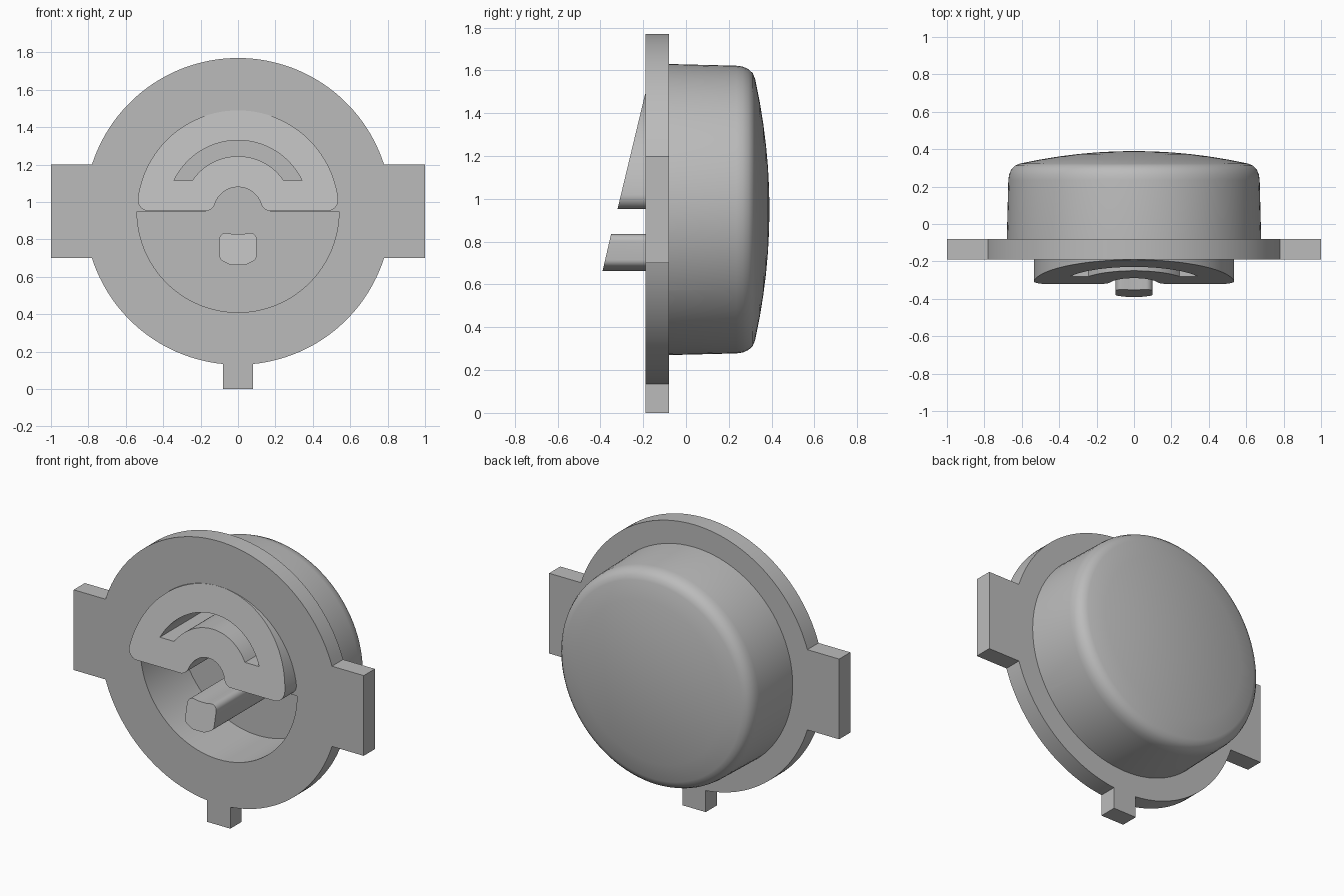
import bpy, bmesh
from math import sin, cos, radians, degrees, asin, sqrt, atan2, pi

if "Cube" in bpy.data.objects:
    bpy.data.objects.remove(bpy.data.objects["Cube"], do_unlink=True)

CZ = 0.95        # height of the main axis
FRONT = -0.19    # front of the flange
FLOOR = 0.20     # bottom of the recesses

grey = bpy.data.materials.new("plain grey")
grey.use_nodes = True
grey.diffuse_color = (0.5, 0.5, 0.5, 1)
grey.node_tree.nodes["Principled BSDF"].inputs["Base Color"].default_value = (0.5, 0.5, 0.5, 1)


def arc(cx, cz, r, a0, a1, n=16):
    """Points on an arc, angles in degrees."""
    steps = [radians(a0 + (a1 - a0) * i / n) for i in range(n + 1)]
    return [(cx + r * cos(a), cz + r * sin(a)) for a in steps]


def finish(bm, name):
    bmesh.ops.remove_doubles(bm, verts=bm.verts, dist=1e-5)
    bmesh.ops.recalc_face_normals(bm, faces=bm.faces)
    mesh = bpy.data.meshes.new(name)
    bm.to_mesh(mesh)
    bm.free()
    mesh.materials.append(grey)
    obj = bpy.data.objects.new(name, mesh)
    bpy.context.collection.objects.link(obj)
    return obj


def prism(name, outline, front, back):
    """Extrude an x-z outline along y; front gives y as a function of z."""
    bm = bmesh.new()
    near = [bm.verts.new((x, front(z), z)) for x, z in outline]
    far = [bm.verts.new((x, back, z)) for x, z in outline]
    bm.faces.new(near)
    bm.faces.new(far)
    for i in range(len(near)):
        j = (i + 1) % len(near)
        bm.faces.new((near[i], near[j], far[j], far[i]))
    return finish(bm, name)


def lathe(name, profile, steps=96):
    """Spin (radius, y) points around the main axis."""
    bm = bmesh.new()
    verts = [bm.verts.new((r, y, CZ)) for r, y in profile]
    edges = [bm.edges.new(pair) for pair in zip(verts, verts[1:])]
    bmesh.ops.spin(bm, geom=verts + edges, cent=(0, 0, CZ), axis=(0, 1, 0),
                   angle=2 * pi, steps=steps)
    return finish(bm, name)


def combine(target, other, operation):
    mod = target.modifiers.new(other.name, 'BOOLEAN')
    mod.object, mod.operation, mod.solver = other, operation, 'EXACT'
    bpy.context.view_layer.objects.active = target
    bpy.ops.object.modifier_apply(modifier=mod.name)
    bpy.data.objects.remove(other, do_unlink=True)


def smooth(obj):
    bpy.ops.object.select_all(action='DESELECT')
    obj.select_set(True)
    bpy.context.view_layer.objects.active = obj
    bpy.ops.object.shade_smooth_by_angle(angle=radians(30))


# Flange with two side tabs and a bottom tab
R = 0.82
side = degrees(asin(0.25 / R))
foot = degrees(asin(0.08 / R))
outline = arc(0, CZ, R, side, 180 - side, 56)
outline += [(-1, 1.2), (-1, 0.7)]
outline += arc(0, CZ, R, 180 + side, 270 - foot, 26)
outline += [(-0.08, 0), (0.08, 0)]
outline += arc(0, CZ, R, 270 + foot, 360 - side, 26)
outline += [(1, 0.7), (1, 1.2)]
housing = prism("housing", outline, lambda z: FRONT, -0.08)

# Domed rear body
profile = [(0, -0.14), (0.681, -0.14), (0.68, -0.08), (0.672, 0.235), (0.668, 0.265),
           (0.656, 0.292), (0.637, 0.312), (0.61, 0.323)]
profile += [(r, 0.39 - 0.067 * (r / 0.61) ** 2) for r in (0.5, 0.4, 0.3, 0.2, 0.1, 0)]
combine(housing, lathe("rear_body", profile), 'UNION')

# Sloping half-round block with rounded lower corners
r, low = 0.06, CZ + 0.002
cx = sqrt((0.54 - r) ** 2 - (r + 0.002) ** 2)
tip = degrees(atan2(r + 0.002, cx))
outline = arc(0, CZ, 0.54, tip, 180 - tip, 48)
outline += arc(-cx, low + r, r, 180 - tip, 270, 10)[1:]
outline += arc(cx, low + r, r, -90, tip, 10)[:-1]
block = prism("sloping_block", outline, lambda z: -0.191 - 0.24 * (1.49 - z), -0.13)
combine(housing, block, 'UNION')

# Lower half-round recess with a filleted notch above it
notch = 0.13
fx = sqrt((notch + r) ** 2 - r ** 2)
turn = degrees(asin(r / (notch + r)))
outline = arc(0, CZ, 0.54, 180, 360, 48)
outline += arc(fx, CZ + r, r, -90, -180 + turn, 8)
outline += arc(0, CZ, notch, turn, 180 - turn, 18)[1:-1]
outline += arc(-fx, CZ + r, r, -turn, -90, 8)
combine(housing, prism("recess_cutter", outline, lambda z: -0.6, FLOOR), 'DIFFERENCE')

# Curved slot through the sloping block
outer, inner, base = 0.38, 0.295, 0.165
a, b = degrees(asin(base / outer)), degrees(asin(base / inner))
outline = arc(0, CZ, outer, a, 180 - a, 32) + arc(0, CZ, inner, 180 - b, b, 32)
combine(housing, prism("slot_cutter", outline, lambda z: -0.6, FLOOR), 'DIFFERENCE')
smooth(housing)

# Rounded post with a sloping tip and slightly hollow top
c = 0.035
outline = arc(0.1 - c, 0.835 - c, c, 0, 90, 6) + [(0.03, 0.829), (-0.03, 0.829)]
outline += arc(c - 0.1, 0.835 - c, c, 90, 180, 6)
outline += arc(c - 0.1, 0.68 + c, c, 180, 240, 6) + [(-0.04, 0.664), (0.04, 0.664)]
outline += arc(0.1 - c, 0.68 + c, c, 300, 360, 6)
post = prism("post", outline, lambda z: -0.39 + 0.23 * (z - 0.662), FLOOR + 0.02)
smooth(post)
